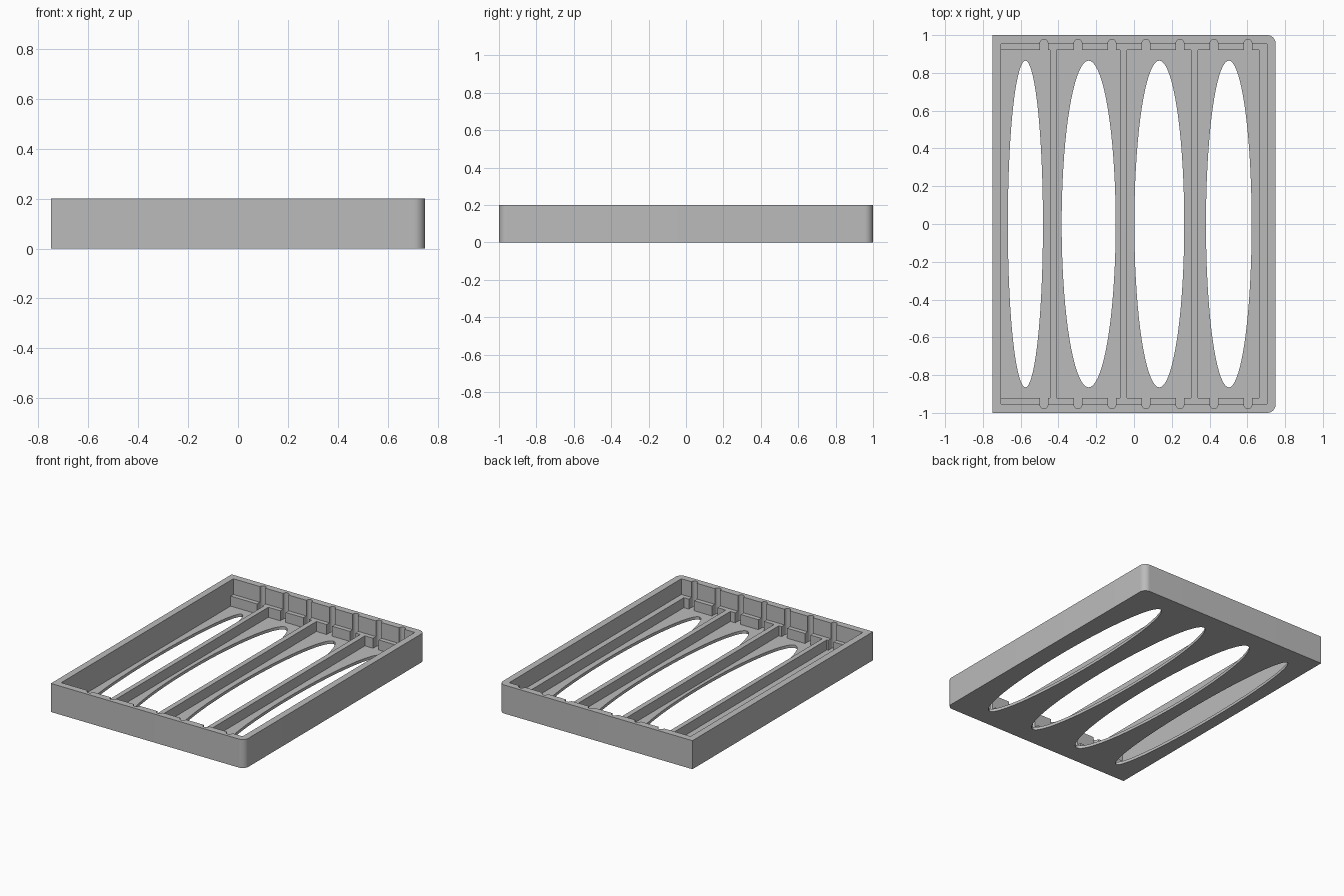
import bpy, bmesh
from math import sin, cos, pi, radians

old = bpy.data.objects.get("Cube")
if old:
    bpy.data.objects.remove(old, do_unlink=True)

HEIGHT, LEDGE_Z, FLOOR_Z, ABOVE = 0.2, 0.09, 0.02, 0.3

grey = bpy.data.materials.new("light grey")
grey.use_nodes = True
colour = (0.5, 0.5, 0.5, 1)
grey.diffuse_color = colour
grey.node_tree.nodes["Principled BSDF"].inputs["Base Color"].default_value = colour


def prism(name, outline, z0, z1):
    """Solid made by raising a flat counter-clockwise outline."""
    bm = bmesh.new()
    face = bm.faces.new([bm.verts.new((x, y, z0)) for x, y in outline])
    top = bmesh.ops.extrude_face_region(bm, geom=[face])["geom"]
    for v in top:
        if isinstance(v, bmesh.types.BMVert):
            v.co.z = z1
    bmesh.ops.recalc_face_normals(bm, faces=bm.faces)
    mesh = bpy.data.meshes.new(name)
    bm.to_mesh(mesh)
    bm.free()
    obj = bpy.data.objects.new(name, mesh)
    bpy.context.collection.objects.link(obj)
    mesh.materials.append(grey)
    return obj


def rect(x0, x1, y):
    return [(x0, -y), (x1, -y), (x1, y), (x0, y)]


def arc(cx, cy, rx, ry, start, end, steps):
    angles = [radians(start + (end - start) * i / steps) for i in range(steps + 1)]
    return [(cx + rx * cos(a), cy + ry * sin(a)) for a in angles]


def cut(target, cutter):
    cutter.hide_render = True
    mod = target.modifiers.new(cutter.name, "BOOLEAN")
    mod.operation, mod.solver, mod.object = "DIFFERENCE", "EXACT", cutter
    bpy.context.view_layer.objects.active = target
    bpy.ops.object.modifier_apply(modifier=mod.name)
    bpy.data.objects.remove(cutter, do_unlink=True)


# Tray body, with rounded corners on its left side only
R = 0.045
outline = [(-0.75, 1), (-0.75, -1)]
outline += arc(0.75 - R, -1 + R, R, R, -90, 0, 10)
outline += arc(0.75 - R, 1 - R, R, R, 0, 90, 10)
tray = prism("tray", outline, 0, HEIGHT)

# Upper recess, down to the ledge and divider tops
cut(tray, prism("recess", rect(-0.703, 0.703, 0.953), LEDGE_Z, ABOVE))

# Four compartments, each with an oval opening in its floor
compartments = [(-0.703, -0.445, -0.575, 0.093), (-0.411, -0.074, -0.24, 0.143),
                (-0.038, 0.302, 0.134, 0.132), (0.338, 0.662, 0.502, 0.121)]
for x0, x1, centre, half in compartments:
    cut(tray, prism("compartment", rect(x0, x1, 0.922), FLOOR_Z, ABOVE))
    oval = arc(centre, 0, half, 0.865, 0, 360, 72)[:-1]
    cut(tray, prism("opening", oval, -0.1, 0.1))

# Seven pairs of round-ended slots in the end walls
W = 0.021
for i in range(7):
    x = -0.477 + 0.18 * i
    slot = arc(x, 0.977 - W, W, W, 0, 180, 10) + arc(x, W - 0.977, W, W, 180, 360, 10)
    cut(tray, prism("slot", slot, FLOOR_Z, ABOVE))

# Smooth curved walls, sharp edges elsewhere
bpy.ops.object.select_all(action="DESELECT")
tray.select_set(True)
bpy.context.view_layer.objects.active = tray
bpy.ops.object.shade_smooth_by_angle(angle=radians(30))
